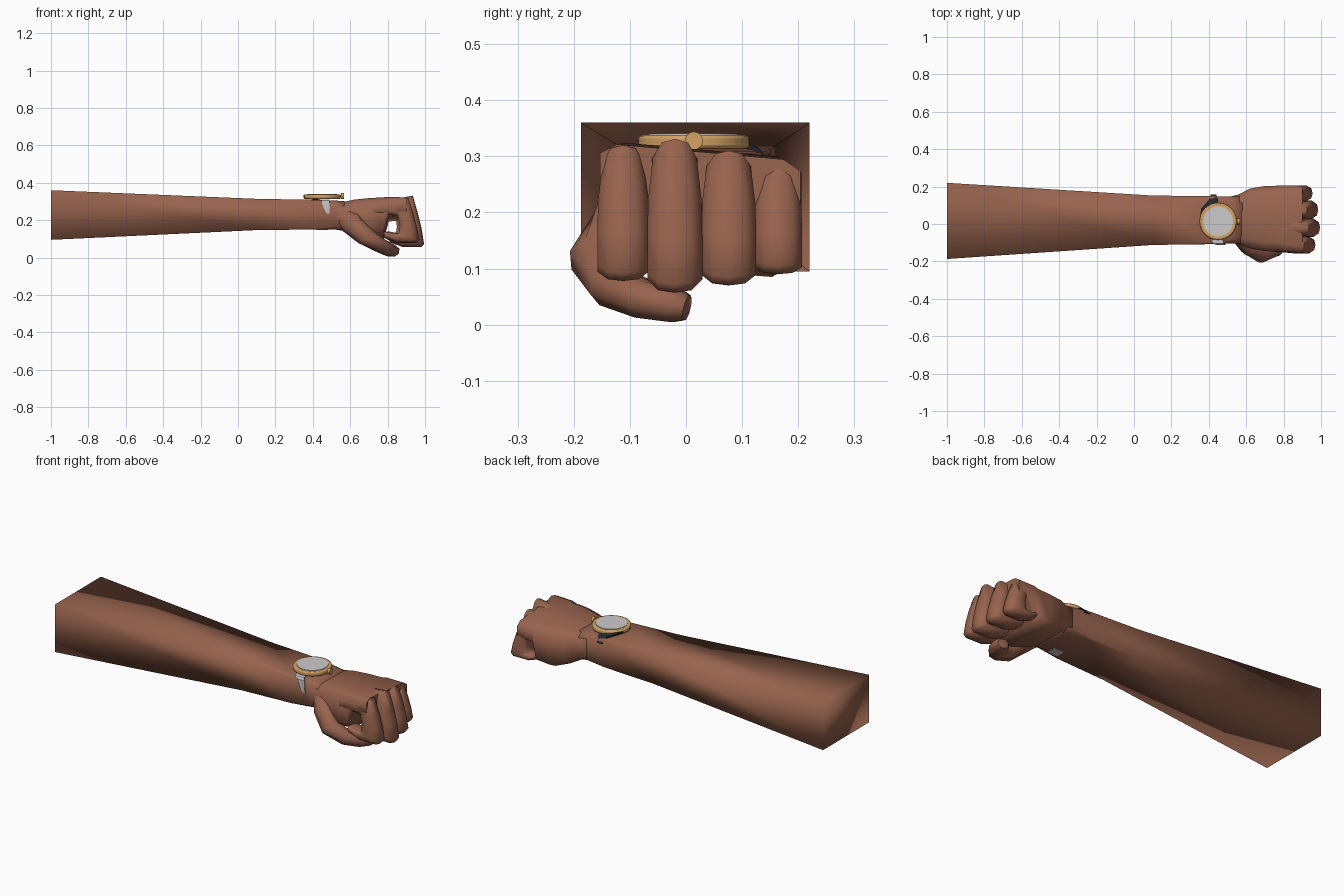
import bpy, bmesh, math
from mathutils import Vector

if "Cube" in bpy.data.objects:
    bpy.data.objects.remove(bpy.data.objects["Cube"])


def material(name, rgb):
    m = bpy.data.materials.new(name)
    m.diffuse_color = (*rgb, 1)
    m.use_nodes = True
    m.node_tree.nodes["Principled BSDF"].inputs["Base Color"].default_value = m.diffuse_color
    return m


SKIN = material("skin", (0.31, 0.125, 0.075))
GOLD = material("gold", (0.65, 0.36, 0.13))
BLACK = material("black", (0.015, 0.02, 0.03))


def loft(name, rings, mat, angle=60):
    """Skin equal-length rings of points into a capped solid."""
    bm = bmesh.new()
    rows = [[bm.verts.new(p) for p in r] for r in rings]
    n = len(rows[0])
    for a, b in zip(rows, rows[1:]):
        for i in range(n):
            j = (i + 1) % n
            bm.faces.new((a[i], a[j], b[j], b[i]))
    bm.faces.new(rows[0][::-1])
    bm.faces.new(rows[-1])
    bmesh.ops.remove_doubles(bm, verts=bm.verts, dist=0.0005)
    bmesh.ops.recalc_face_normals(bm, faces=bm.faces)
    me = bpy.data.meshes.new(name)
    bm.to_mesh(me)
    bm.free()
    ob = bpy.data.objects.new(name, me)
    bpy.context.collection.objects.link(ob)
    finish(ob, name, mat, angle)
    return ob


def finish(ob, name, mat, angle=40):
    ob.name = name
    if mat:
        ob.data.materials.append(mat)
    bpy.ops.object.select_all(action='DESELECT')
    ob.select_set(True)
    bpy.context.view_layer.objects.active = ob
    bpy.ops.object.shade_smooth_by_angle(angle=math.radians(angle))


def section(x, y0, y1, z0, z1, c=0.0, tilt=0.0):
    """Chamfered rectangle across the arm; tilt drops the top on one side."""
    d = c * 0.6
    pts = [(y0 + c, z0), (y1 - c, z0), (y1, z0 + d), (y1, z1 - d),
           (y1 - c, z1), (y0 + c, z1), (y0, z1 - d), (y0, z0 + d)]
    mid = (y0 + y1) / 2
    return [Vector((x, y, z + tilt * (y - mid))) for y, z in pts]


# forearm, square cut at the elbow end
loft("forearm", [
    section(-1.0, -0.187, 0.22, 0.095, 0.36),
    section(0.10, -0.112, 0.152, 0.147, 0.314),
    section(0.40, -0.108, 0.149, 0.150, 0.309, 0.01),
    section(0.52, -0.104, 0.146, 0.150, 0.305, 0.03),
    section(0.58, -0.105, 0.150, 0.140, 0.300, 0.04)], SKIN, 100)

# palm and back of the hand
loft("hand", [
    section(0.50, -0.100, 0.143, 0.155, 0.303, 0.03),
    section(0.56, -0.108, 0.158, 0.145, 0.297, 0.04),
    section(0.62, -0.130, 0.190, 0.120, 0.304, 0.05, -0.05),
    section(0.70, -0.145, 0.203, 0.095, 0.308, 0.05, -0.08),
    section(0.78, -0.148, 0.205, 0.105, 0.311, 0.05, -0.09),
    section(0.805, -0.150, 0.206, 0.205, 0.312, 0.04, -0.09),
    section(0.90, -0.153, 0.204, 0.215, 0.308, 0.03, -0.09)], SKIN, 80)


def finger(name, y, w, dx, top, bottom):
    """Curled finger: pairs of outer and inner points in side view."""
    h = top - bottom
    path = [((0.74, top - 0.025), (0.74, 0.23)),
            ((0.86, top - 0.012), (0.83, 0.23)),
            ((0.925, top), (0.865, 0.225)),
            ((0.952, top - 0.35 * h), (0.875, 0.20)),
            ((0.972, top - 0.65 * h), (0.88, 0.165)),
            ((0.985, bottom + 0.015), (0.875, 0.135)),
            ((0.970, bottom), (0.87, 0.13)),
            ((0.870, bottom), (0.845, 0.13)),
            ((0.800, bottom + 0.025), (0.795, 0.14))]
    widths = [0.75, 0.9, 0.8, 0.97, 1, 1, 1, 0.95, 0.8]
    rings = []
    for (o, i), s in zip(path, widths):
        ring = []
        for u, v in ((-0.7, 1), (-1, 0.8), (-1, 0.32), (-0.6, 0.06), (0, 0),
                     (0.6, 0.06), (1, 0.32), (1, 0.8), (0.7, 1)):
            ring.append(Vector((o[0] + (i[0] - o[0]) * v + dx, y + u * w * s,
                                o[1] + (i[1] - o[1]) * v)))
        rings.append(ring)
    loft(name, rings, SKIN, 60)


for name, *spec in (("index_finger", -0.112, 0.046, -0.015, 0.320, 0.078),
                    ("middle_finger", -0.020, 0.049, 0.010, 0.331, 0.057),
                    ("ring_finger", 0.076, 0.049, 0.000, 0.310, 0.070),
                    ("little_finger", 0.164, 0.043, -0.030, 0.292, 0.090)):
    finger(name, *spec)

# thumb folded underneath the fist
centres = [((0.56, -0.055, 0.215), 0.050, 0.060), ((0.615, -0.115, 0.18), 0.055, 0.065),
           ((0.68, -0.155, 0.115), 0.055, 0.055), ((0.755, -0.130, 0.068), 0.048, 0.040),
           ((0.80, -0.075, 0.045), 0.046, 0.036), ((0.825, -0.02, 0.035), 0.043, 0.033),
           ((0.83, 0.002, 0.03), 0.03, 0.024)]
rings = []
for k, (p, a, b) in enumerate(centres):
    t = (Vector(centres[min(k + 1, 6)][0]) - Vector(centres[max(k - 1, 0)][0])).normalized()
    side = t.cross(Vector((0, 0, 1))).normalized()
    up = side.cross(t)
    rings.append([Vector(p) + side * a * math.cos(q) + up * b * math.sin(q)
                  for q in (math.pi / 4 * i + math.pi / 8 for i in range(8))])
loft("thumb", rings, SKIN, 60)


# watch case, dial and crown
def disc(name, r, depth, loc, mat, rot=(0, 0, 0), verts=32):
    bpy.ops.mesh.primitive_cylinder_add(vertices=verts, radius=r, depth=depth,
                                        location=loc, rotation=rot)
    ob = bpy.context.object
    finish(ob, name, mat)
    return ob


C = (0.45, 0.014)
case = disc("watch_case", 0.099, 0.024, (*C, 0.326), GOLD)
bev = case.modifiers.new("bevel", 'BEVEL')
bev.width, bev.segments, bev.limit_method = 0.006, 2, 'ANGLE'
disc("watch_dial", 0.08, 0.006, (*C, 0.3375), None)
disc("watch_crown_stem", 0.007, 0.03, (0.55, 0.014, 0.328), GOLD, (0, math.pi / 2, 0), 12)
disc("watch_crown", 0.016, 0.014, (0.559, 0.014, 0.328), GOLD, (0, math.pi / 2, 0), 16)


# strap: dark outer piece on one side, pale end on the other
def strip(name, path, x_ranges, mat, thick=0.006):
    rings = []
    for (y, z), (x0, x1), (ny, nz) in zip(path, x_ranges, NORMALS[name]):
        o = Vector((0, ny, nz)) * thick
        a, b = Vector((x0, y, z)), Vector((x1, y, z))
        rings.append([a, b, b + o, a + o])
    loft(name, rings, mat, 40)


NORMALS = {"strap_back": [(0, 1), (0, 1), (0.5, 0.9), (1, 0)],
           "strap_front": [(0, 1), (-0.7, 0.7), (-1, 0), (-1, 0), (-1, 0)]}
strip("strap_back", [(-0.01, 0.320), (0.08, 0.322), (0.125, 0.309), (0.149, 0.285)],
      [(0.352, 0.45), (0.358, 0.45), (0.40, 0.45), (0.41, 0.44)], BLACK, 0.008)
strip("strap_front", [(-0.06, 0.312), (-0.100, 0.311), (-0.107, 0.305),
                      (-0.107, 0.265), (-0.104, 0.235)],
      [(0.42, 0.47), (0.42, 0.48), (0.445, 0.488), (0.458, 0.49), (0.475, 0.49)], None)
# strap underside just showing below the wrist
bpy.ops.mesh.primitive_cube_add(size=1, location=(0.45, -0.055, 0.150))
buckle = bpy.context.object
buckle.scale = (0.06, 0.05, 0.006)
finish(buckle, "strap_underside", None)
